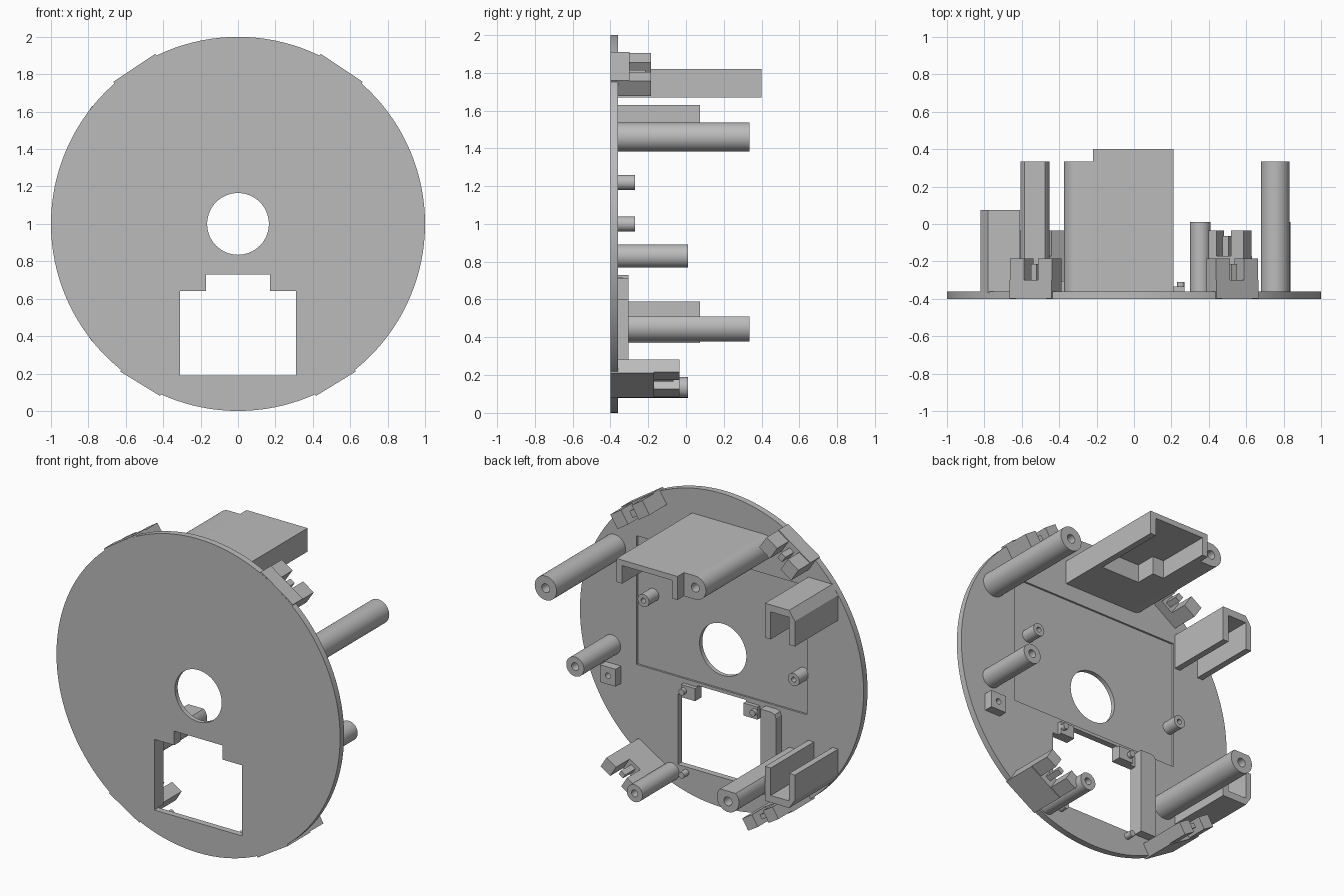
import bpy, bmesh, math
from mathutils import Vector

if "Cube" in bpy.data.objects:
    bpy.data.objects.remove(bpy.data.objects["Cube"])

grey = bpy.data.materials.new("plain grey")
grey.use_nodes = True
grey.diffuse_color = (0.5, 0.5, 0.5, 1)
grey.node_tree.nodes["Principled BSDF"].inputs["Base Color"].default_value = (0.5, 0.5, 0.5, 1)

FRONT, BACK = -0.40, -0.36      # plate faces
ROOT = -0.37                    # parts sink slightly into the plate


def prism(name, outline, y0, y1):
    """Extrude an (x, z) outline along y."""
    bm = bmesh.new()
    face = bm.faces.new([bm.verts.new((x, y0, z)) for x, z in outline])
    ext = bmesh.ops.extrude_face_region(bm, geom=[face])
    moved = [v for v in ext["geom"] if isinstance(v, bmesh.types.BMVert)]
    bmesh.ops.translate(bm, verts=moved, vec=(0, y1 - y0, 0))
    bmesh.ops.recalc_face_normals(bm, faces=bm.faces)
    mesh = bpy.data.meshes.new(name)
    bm.to_mesh(mesh)
    bm.free()
    mesh.materials.append(grey)
    obj = bpy.data.objects.new(name, mesh)
    bpy.context.collection.objects.link(obj)
    return obj


def rect(x0, x1, z0, z1):
    return [(x0, z0), (x1, z0), (x1, z1), (x0, z1)]


def circle(x, z, r, n=40):
    return [(x + r * math.cos(math.tau * i / n), z + r * math.sin(math.tau * i / n)) for i in range(n)]


def cut(obj, *cutters):
    """Subtract cutters and remove them."""
    for c in cutters:
        c.hide_render = True
        mod = obj.modifiers.new("cut", "BOOLEAN")
        mod.operation, mod.solver, mod.object = "DIFFERENCE", "EXACT", c
    deps = bpy.context.evaluated_depsgraph_get()
    mesh = bpy.data.meshes.new_from_object(obj.evaluated_get(deps))
    obj.modifiers.clear()
    obj.data = mesh
    for c in cutters:
        bpy.data.objects.remove(c)
    return obj


def smooth(obj):
    bpy.ops.object.select_all(action="DESELECT")
    obj.select_set(True)
    bpy.context.view_layer.objects.active = obj
    bpy.ops.object.shade_smooth_by_angle(angle=math.radians(30))


def boss(name, x, z, r, y1, hole, outline=None):
    """Screw post with a blind hole in its end."""
    post = prism(name, outline or circle(x, z, r), ROOT, y1)
    smooth(cut(post, prism("bore", circle(x, z, hole, 20), y1 - 0.1 * min(1, r * 12), y1 + 0.1)))


# Round plate with centre hole, stepped window and shallow rear recess
plate = prism("round_plate", circle(0, 1, 1, 128), FRONT, BACK)
window = [(-.31, .19), (.31, .19), (.31, .64), (.17, .64), (.17, .73),
          (-.17, .73), (-.17, .64), (-.31, .64)]
cut(plate,
    prism("recess", rect(-.6, .6, .75, 1.57), BACK - 0.012, 0),
    prism("bore", circle(0, 1, .165, 64), -1, 1),
    prism("window", window, -1, 1))
smooth(plate)

# Screw posts and locating pins
boss("upper_long_post", .755, 1.46, .077, .335, .028)
boss("side_post", .775, .83, .062, .01, .025)
boss("upper_short_pin", .49, 1.22, .04, -.27, .016)
boss("lower_short_pin", -.57, 1.0, .04, -.27, .016)
boss("lower_clip_post", .355, .135, .055, .01, .022)
flat_top = [(x, min(z, .51)) for x, z in circle(-.53, .455, .078)]
flat_top = [p for i, p in enumerate(flat_top)
            if not (p[1] == .51 and flat_top[i - 1][1] == .51 and flat_top[(i + 1) % 40][1] == .51)]
boss("lower_long_post", -.53, .445, .078, .335, .028, flat_top)

# Small pierced block beside the side post
block = prism("side_block", rect(.71, .82, .60, .71), ROOT, -.305)
cut(block, prism("bore", circle(.765, .655, .018, 16), -.345, 0))

# Window pins, corner pads and side rail
for sx in (-1, 1):
    prism("window_pad", rect(*sorted((sx * .17, sx * .27)), .64, .72), ROOT, -.335)
    for z in (.155, .685):
        smooth(prism("window_pin", circle(sx * .25, z, .02, 20), ROOT, -.31))
rail = [(-.31, .19), (-.31, .73), (-.39, .73), (-.411, .721), (-.42, .70), (-.42, .19)]
prism("window_rail", rail, ROOT, -.305)

# Inverted tray at the top, open at its rear end
tray = prism("top_tray", rect(-.22, .21, 1.67, 1.82), ROOT, .40)
cut(tray,
    prism("wide_cavity", rect(-.18, .17, 1.6, 1.785), .05, .5),
    prism("narrow_cavity", rect(-.10, .17, 1.6, 1.785), -.08, .06))

# Rounded post merged with the tray side
arc = [(x, z) for x, z in circle(-.30, 1.745, .075) if x <= -.2999]
boss("tray_post", -.30, 1.745, .075, .335, .028, arc + [(-.215, 1.67), (-.215, 1.82)])

# Pair of U channels, mirrored about the plate centre height
channel = [(-.61, .41), (-.61, .63), (-.78, .63), (-.82, .57), (-.82, .41),
           (-.78, .41), (-.78, .585), (-.65, .585), (-.65, .41)]
for name, s in (("upper_channel", 1), ("lower_channel", -1)):
    prism(name, [(x, 1 + s * z) for x, z in channel], ROOT, .075)


# Edge clips: solid root, two arms and a spring tongue between them
def clip(name, angle, side, thick, half, root_end, end):
    a = math.radians(angle)
    n = Vector((math.cos(a), math.sin(a)))
    t = Vector((-n.y, n.x))

    def patch(r0, r1, t0, t1):
        pts = [n * r + t * w for r, w in ((r0, t0), (r1, t0), (r1, t1), (r0, t1))]
        return [(side * p.x, 1 + p.y) for p in pts]

    r1 = 1.002
    r0 = r1 - thick
    prism(name + "_root", patch(r0, r1, -half, half), FRONT + .001, root_end)
    for s in (-1, 1):
        prism(name + "_arm", patch(r0, r1 - .006, *sorted((s * .045, s * half))), root_end - .01, end)
    prism(name + "_tongue", patch(r0 + .02, r1 - .035, -.018, .018), root_end - .01, end - .03)


for side, word in ((1, "left"), (-1, "right")):
    clip("upper_%s_clip" % word, 56.4, side, .10, .135, -.30, -.185)
    clip("lower_%s_clip" % word, -58.5, side, .085, .125, -.17, -.035)
